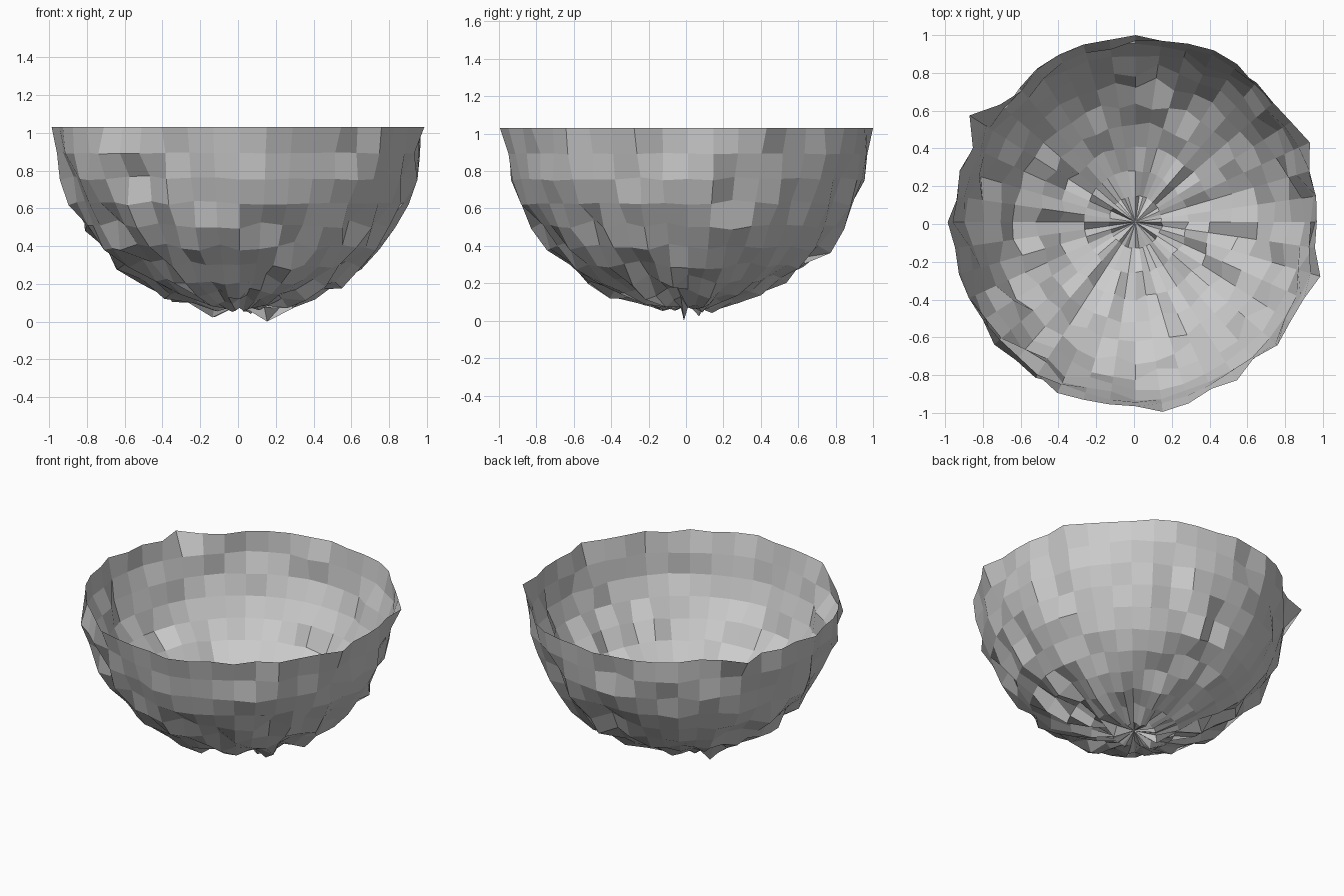
import bpy, bmesh, math, random

if "Cube" in bpy.data.objects:
    bpy.data.objects.remove(bpy.data.objects["Cube"])

random.seed(7)
SEGS, RINGS = 44, 11          # lower half of a 44 x 22 globe
STEP = 2 * math.pi / SEGS
CX, CY, RIM_Z = .008, .01, 1.03

# Rim radii, counter-clockwise from +x
rim = [.96, .965, .96, 1.015, .98, .965, .965, .995, 1.0, .985, .97,
       .99, .975, .98, .975, .96, .92, .95, 1.045, .945, .97, .95,
       .995, .965, .975, .97, .96, .95, .945, .96, .995, .98, .975,
       .975, 1.015, 1.0, .97, .995, .955, .995, .975, .98, 1.02, .96]


def radius(ring, seg):
    """Rim follows the outline; the wall below is roughened radially."""
    if ring == 0:
        return rim[seg]
    if (ring, seg) == (RINGS - 1, SEGS - 1):
        return 1.04           # lowest spike, where the bowl touches ground
    return min(1.02, max(.91, random.gauss(.966, .02)))


bm = bmesh.new()
rows = []
for i in range(RINGS):
    lat = i * (math.pi / 2) / RINGS
    row = []
    for j in range(SEGS):
        r = radius(i, j)
        a = j * STEP
        row.append(bm.verts.new((CX + r * math.cos(lat) * math.cos(a),
                                 CY + r * math.cos(lat) * math.sin(a),
                                 RIM_Z - r * math.sin(lat))))
    rows.append(row)
pole = bm.verts.new((CX, CY, .09))

# Wall quads and the fan closing the bottom
for i in range(RINGS - 1):
    for j in range(SEGS):
        k = (j + 1) % SEGS
        bm.faces.new((rows[i][j], rows[i + 1][j], rows[i + 1][k], rows[i][k]))
for j in range(SEGS):
    bm.faces.new((rows[-1][j], pole, rows[-1][(j + 1) % SEGS]))
bm.normal_update()

mesh = bpy.data.meshes.new("rough_bowl")
bm.to_mesh(mesh)
bm.free()
bowl = bpy.data.objects.new("rough_bowl", mesh)
bpy.context.collection.objects.link(bowl)
